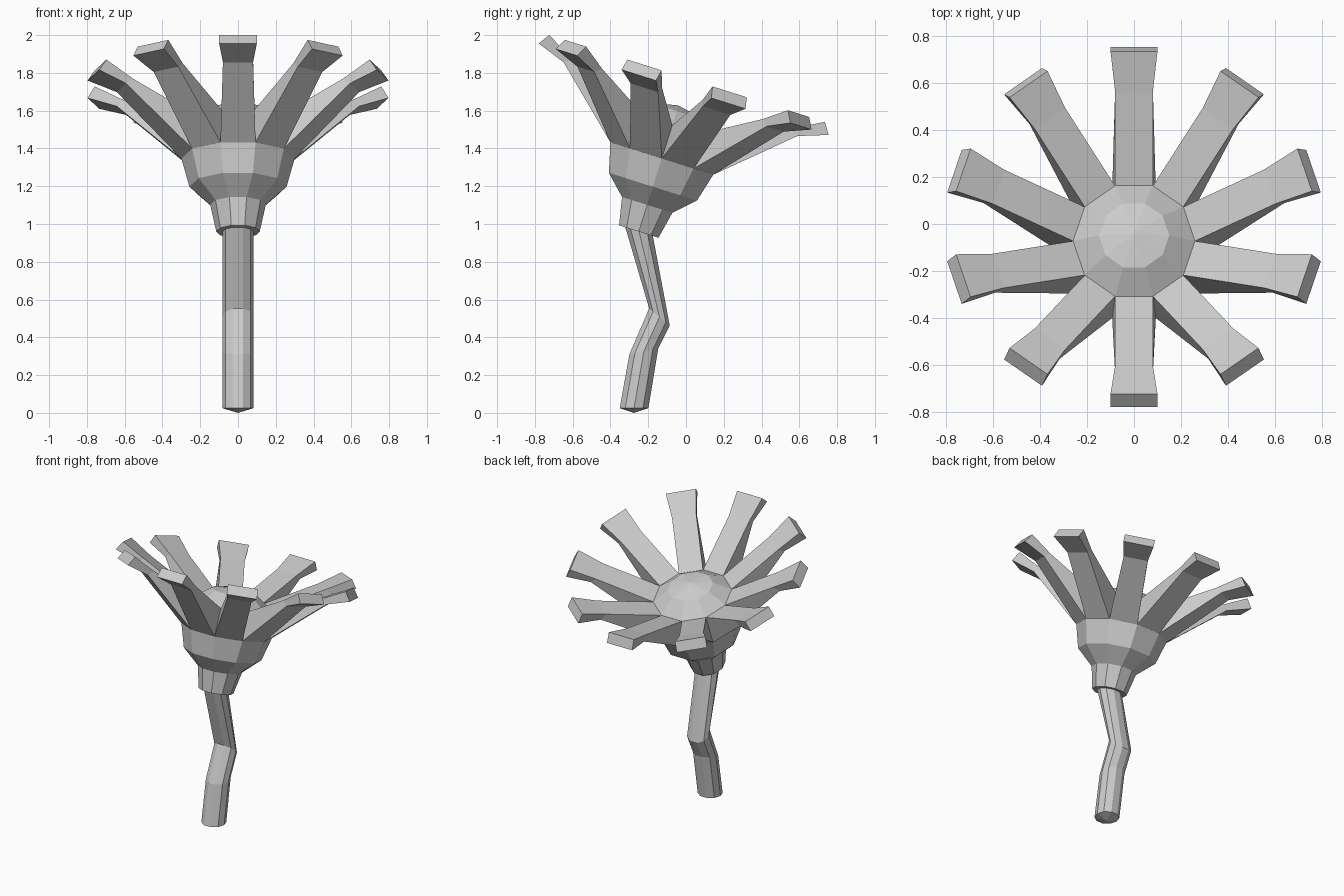
import bpy, bmesh
from math import sin, cos, pi, radians
from mathutils import Matrix, Vector

if "Cube" in bpy.data.objects:
    bpy.data.objects.remove(bpy.data.objects["Cube"])

SIDES = 10
TILT = radians(17.5)
HEAD = Matrix.Translation((0, -0.25, 0.96)) @ Matrix.Rotation(-TILT, 4, 'X')


def make_object(name, bm, matrix=None):
    bmesh.ops.recalc_face_normals(bm, faces=bm.faces[:])
    mesh = bpy.data.meshes.new(name)
    bm.to_mesh(mesh)
    bm.free()
    obj = bpy.data.objects.new(name, mesh)
    if matrix is not None:
        obj.matrix_world = matrix
    bpy.context.collection.objects.link(obj)
    return obj


def loft(rings, start=None, end=None):
    """Skin a list of closed point rings; ends fan to a tip point, or get a cap."""
    bm = bmesh.new()
    loops = [[bm.verts.new(p) for p in ring] for ring in rings]
    n = len(loops[0])
    for a, b in zip(loops, loops[1:]):
        for i in range(n):
            j = (i + 1) % n
            bm.faces.new((a[i], a[j], b[j], b[i]))
    for loop, tip in ((loops[0], start), (loops[-1], end)):
        if tip is None:
            bm.faces.new(loop)
        else:
            t = bm.verts.new(tip)
            for i in range(n):
                bm.faces.new((loop[i], loop[(i + 1) % n], t))
    return bm


def circle(radius, z):
    return [(radius * cos(2 * pi * i / SIDES), radius * sin(2 * pi * i / SIDES), z)
            for i in range(SIDES)]


# Stem: each ring is given by its front and back edge in the y-z plane
stem_edges = [((-0.351, 0.025), (-0.199, 0.025)),
              ((-0.300, 0.310), (-0.147, 0.340)),
              ((-0.195, 0.553), (-0.086, 0.462)),
              ((-0.322, 0.985), (-0.176, 0.940))]
rings = []
for (fy, fz), (by, bz) in stem_edges:
    ring = []
    for i in range(SIDES):
        ang = 2 * pi * i / SIDES
        k = sin(ang) / cos(pi / SIDES) / 2
        ring.append((0.082 * cos(ang), (fy + by) / 2 + k * (by - fy),
                     (fz + bz) / 2 + k * (bz - fz)))
    rings.append(ring)
make_object("stem", loft(rings, start=(0, -0.275, 0)))

# Flower cup with a shallow domed centre
cup = [(0.115, 0), (0.147, 0.148), (0.257, 0.249), (0.30, 0.405),
       (0.26, 0.59), (0.15, 0.67)]
make_object("flower_cup", loft([circle(r, z) for r, z in cup], end=(0, 0, 0.70)), HEAD)

# Petals: sections as (lower r, z, half width), (upper r, z, half width)
sections = [((0.285, 0.405, 0.093), (0.247, 0.59, 0.080)),
            ((0.649, 0.735, 0.080), (0.608, 0.764, 0.080)),
            ((0.805, 0.790, 0.100), (0.765, 0.850, 0.100))]
petal_rings = [[(r1, -w1, z1), (r1, w1, z1), (r2, w2, z2), (r2, -w2, z2)]
               for (r1, z1, w1), (r2, z2, w2) in sections]
for k in range(SIDES):
    turn = Matrix.Rotation(pi / 2 + 2 * pi * k / SIDES, 4, 'Z')
    make_object(f"petal_{k + 1}", loft(petal_rings), HEAD @ turn)
